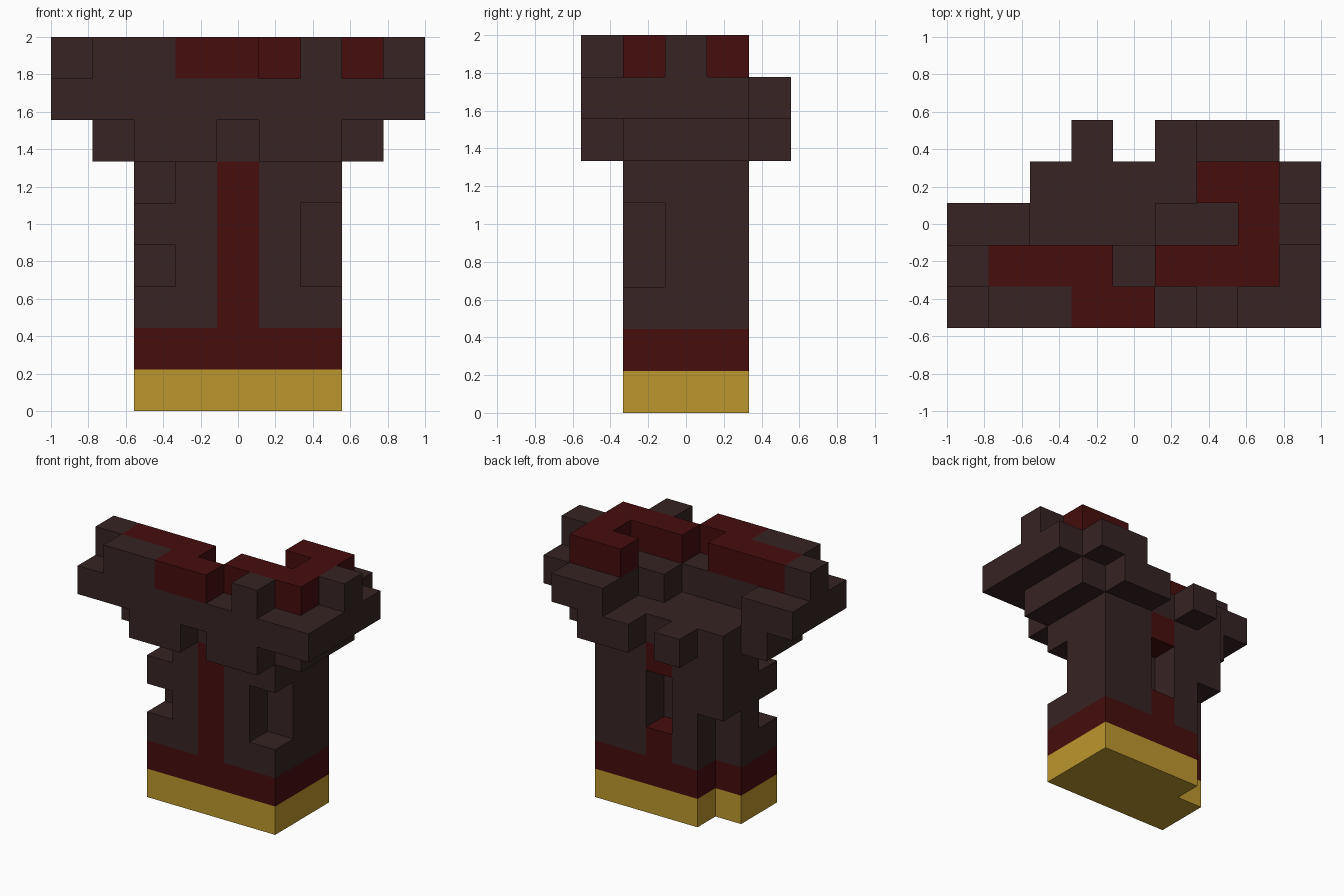
import bpy
import bmesh
import math
from mathutils import Vector

default = bpy.data.objects.get("Cube")
if default:
    bpy.data.objects.remove(default, do_unlink=True)


def make_material(name, color):
    mat = bpy.data.materials.new(name)
    mat.use_nodes = True
    mat.diffuse_color = (*color, 1)
    mat.node_tree.nodes["Principled BSDF"].inputs["Base Color"].default_value = (*color, 1)
    return mat


# Letters used in the floor plans below
MATERIALS = {
    "d": make_material("dark_brown", (0.038, 0.017, 0.017)),
    "r": make_material("deep_red", (0.061, 0.004, 0.004)),
    "g": make_material("gold", (0.51, 0.31, 0.027)),
}
LETTERS = list(MATERIALS)

# Floor plans, bottom to top; each plan runs from the back row to the front row
EMPTY = "........."
PARTS = {
    "gold_base": [
        (EMPTY, "...gggg..", "..ggggg..", "..ggggg..", EMPTY),
    ],
    "red_band": [
        (EMPTY, "...rrrr..", "..rrrrr..", "..rrrrr..", EMPTY),
    ],
    "trunk": [
        (EMPTY, "...drdd..", "..ddddd..", "..ddrdd..", EMPTY),
        (EMPTY, "...d.dd..", "..ddddd..", "...drd...", EMPTY),
        (EMPTY, "..dd.dd..", "..ddddd..", "..ddrd...", EMPTY),
        (EMPTY, "..ddrdd..", "..ddddd..", "...drdd..", EMPTY),
    ],
    "collar": [
        ("...d.dd..", "..dddddd.", ".ddddddd.", ".ddddddd.", "..dd.dd.."),
    ],
    "wide_head": [
        ("......dd.", "......ddd", "dd...dddd", "ddddddddd", "ddddddddd"),
    ],
    "crown": [
        (EMPTY, "......rr.", ".......rd", "drrr.rrr.", ".ddrr.d.."),
    ],
}

SIZE = 2 / len(EMPTY)
ORIGIN = Vector((-1, -2.5 * SIZE, 0))
AXES = [Vector((1, 0, 0)), Vector((0, 1, 0)), Vector((0, 0, 1))]

# Read the plans into one grid so that hidden faces can be left out
grid = {}
level = 0
for part, plans in PARTS.items():
    for plan in plans:
        for y, row in enumerate(reversed(plan)):
            for x, letter in enumerate(row):
                if letter in MATERIALS:
                    grid[x, y, level] = (part, letter)
        level += 1


def add_face(bm, cell, axis, sign, letter):
    """Add one square side of a block, facing outward."""
    normal = AXES[axis] * sign
    u = AXES[(axis + 1) % 3] / 2
    v = AXES[(axis + 2) % 3] / 2 * sign
    center = Vector(cell) + Vector((0.5, 0.5, 0.5)) + normal / 2
    corners = (center - u - v, center + u - v, center + u + v, center - u + v)
    face = bm.faces.new([bm.verts.new(ORIGIN + c * SIZE) for c in corners])
    face.material_index = LETTERS.index(letter)


def build_part(part):
    bm = bmesh.new()
    for cell, (owner, letter) in grid.items():
        if owner != part:
            continue
        for axis in range(3):
            for sign in (-1, 1):
                neighbour = tuple(int(c) for c in Vector(cell) + AXES[axis] * sign)
                if neighbour not in grid:
                    add_face(bm, cell, axis, sign, letter)
    # Join the squares into large flat faces, keeping colour borders
    bmesh.ops.remove_doubles(bm, verts=bm.verts, dist=SIZE / 100)
    bmesh.ops.dissolve_limit(bm, angle_limit=math.radians(1), verts=bm.verts,
                             edges=bm.edges, delimit={"MATERIAL"})
    mesh = bpy.data.meshes.new(part)
    bm.to_mesh(mesh)
    bm.free()
    for mat in MATERIALS.values():
        mesh.materials.append(mat)
    bpy.context.collection.objects.link(bpy.data.objects.new(part, mesh))


for part in PARTS:
    build_part(part)
